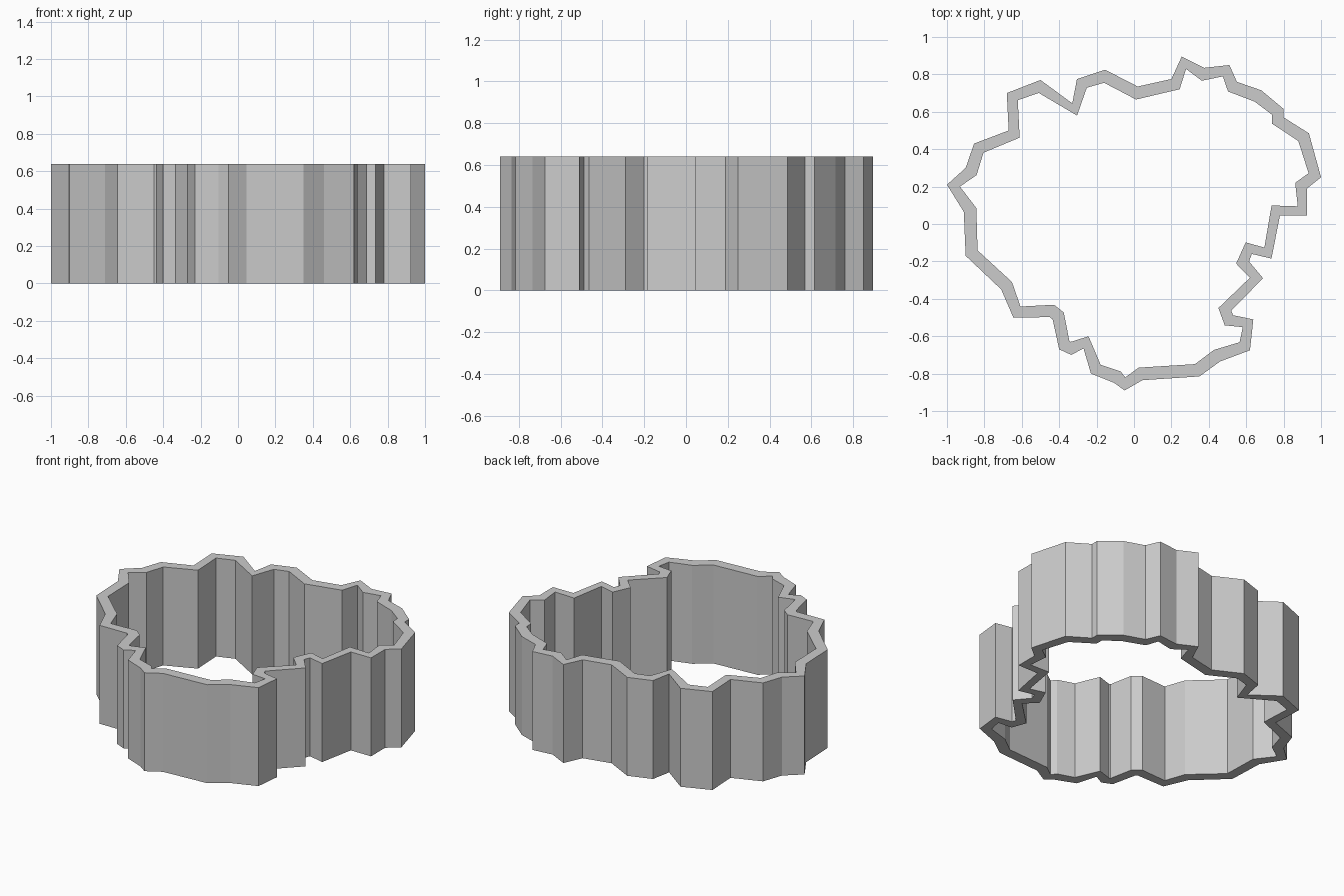
import bpy, bmesh
from mathutils import Vector

if "Cube" in bpy.data.objects:
    bpy.data.objects.remove(bpy.data.objects["Cube"])

HEIGHT, WALL = 0.64, 0.07

# outer outline seen from above, clockwise from the left tip
OUTLINE = [
    (-1.0, .21), (-.90, .30), (-.855, .43), (-.67, .50), (-.68, .70), (-.50, .77),
    (-.33, .645), (-.305, .775), (-.155, .825), (.02, .735), (.20, .775), (.255, .895),
    (.375, .835), (.51, .85), (.55, .76), (.68, .715), (.80, .615), (.80, .57),
    (.935, .485), (1.0, .25), (.925, .19), (.925, .045), (.78, .045), (.735, -.185),
    (.63, -.16), (.615, -.20), (.69, -.29), (.52, -.463), (.53, -.488), (.638, -.51),
    (.62, -.675), (.46, -.735), (.35, -.815), (.045, -.835), (-.05, -.89), (-.105, -.85),
    (-.23, -.80), (-.27, -.665), (-.335, -.70), (-.40, -.67), (-.435, -.51), (-.45, -.498),
    (-.645, -.50), (-.71, -.35), (-.90, -.17), (-.91, .065)]

outer = [Vector(p) for p in OUTLINE]
n = len(outer)


# inner outline: each corner moved inward along its averaged normal
def inset(i):
    a = (outer[i] - outer[i - 1]).normalized()
    b = (outer[(i + 1) % n] - outer[i]).normalized()
    t = (a + b).normalized()
    return outer[i] + WALL * Vector((t.y, -t.x))


inner = [inset(i) for i in range(n)]

# jagged ring wall, open at top and bottom
bm = bmesh.new()
rings = [[bm.verts.new((p.x, p.y, z)) for p in line]
         for line, z in ((outer, 0), (outer, HEIGHT), (inner, HEIGHT), (inner, 0))]
for k in range(4):
    r, s = rings[k], rings[(k + 1) % 4]
    for i in range(n):
        j = (i + 1) % n
        bm.faces.new((r[i], r[j], s[j], s[i]))
bmesh.ops.recalc_face_normals(bm, faces=bm.faces)
mesh = bpy.data.meshes.new("ring_wall")
bm.to_mesh(mesh)
bm.free()
bpy.context.collection.objects.link(bpy.data.objects.new("ring_wall", mesh))
